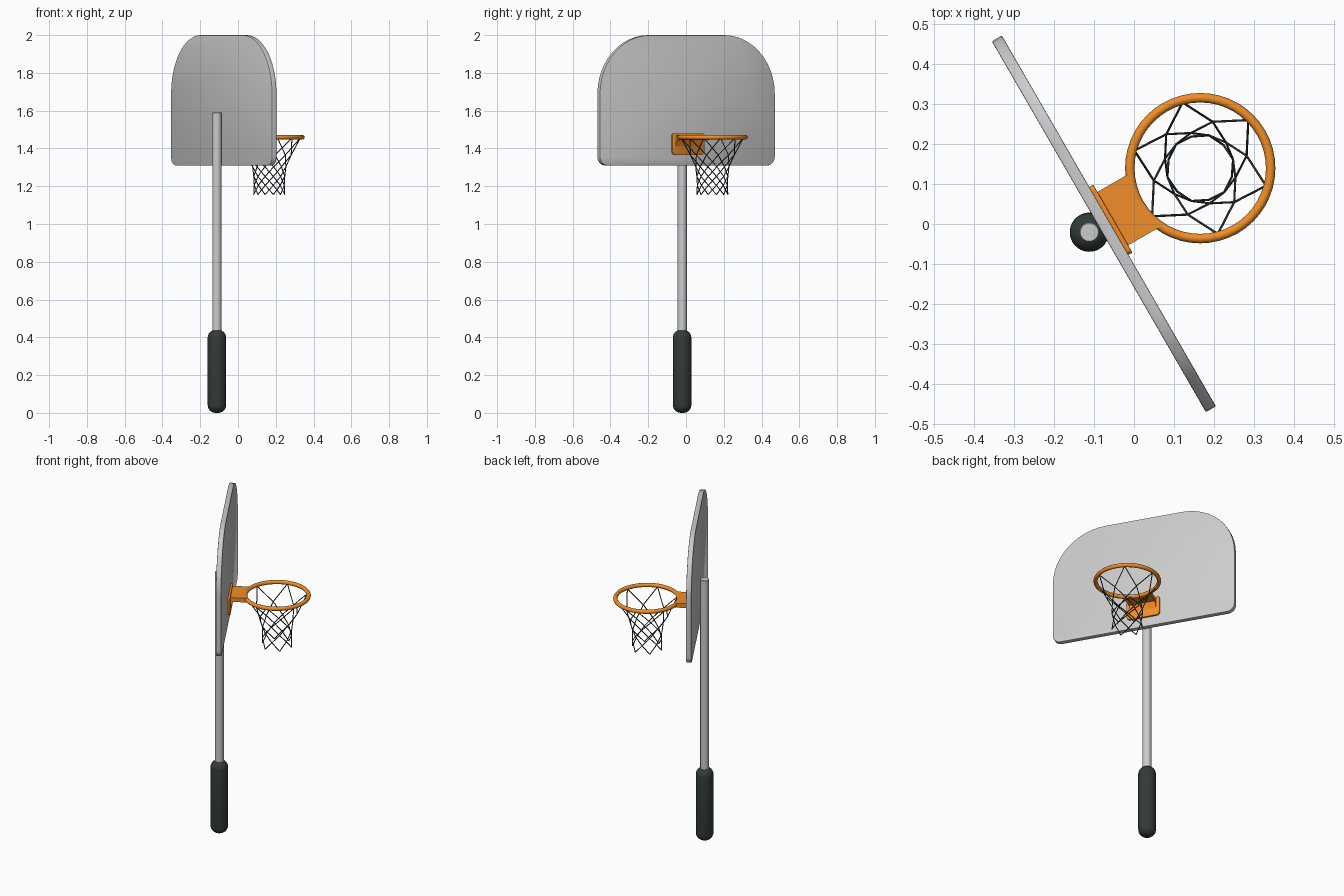
import bpy, bmesh
from math import sin, cos, pi, radians, asin
from mathutils import Matrix, Vector

if "Cube" in bpy.data.objects:
    bpy.data.objects.remove(bpy.data.objects["Cube"])

# Local frame: +x out of the board face, y along the board, turned 30 degrees
FRAME = Matrix.Translation((-0.019, 0.033, 0)) @ Matrix.Rotation(radians(30), 4, 'Z')
RIM = Vector((0.213, 0.0, 1.459))
RIM_R, TUBE_R = 0.176, 0.0118


def material(name, rgb):
    m = bpy.data.materials.new(name)
    m.diffuse_color = (*rgb, 1)
    m.use_nodes = True
    m.node_tree.nodes["Principled BSDF"].inputs["Base Color"].default_value = m.diffuse_color
    return m


ORANGE = material("orange_paint", (0.88, 0.27, 0.02))
DARK = material("dark_padding", (0.032, 0.043, 0.038))
LINE = material("target_line", (0.04, 0.06, 0.06))
CORD = material("net_cord", (0.06, 0.06, 0.06))


def finish(ob, mat=None, angle=35):
    ob.matrix_world = FRAME
    if mat:
        ob.data.materials.append(mat)
    bpy.ops.object.select_all(action='DESELECT')
    ob.select_set(True)
    bpy.context.view_layer.objects.active = ob
    bpy.ops.object.shade_smooth_by_angle(angle=radians(angle))
    return ob


def from_bmesh(name, bm, mat=None):
    bmesh.ops.recalc_face_normals(bm, faces=bm.faces)
    me = bpy.data.meshes.new(name)
    bm.to_mesh(me)
    bm.free()
    ob = bpy.data.objects.new(name, me)
    bpy.context.collection.objects.link(ob)
    return finish(ob, mat)


def extrude_faces(bm, vec):
    res = bmesh.ops.extrude_face_region(bm, geom=bm.faces[:])
    verts = [g for g in res['geom'] if isinstance(g, bmesh.types.BMVert)]
    bmesh.ops.translate(bm, verts=verts, vec=vec)


def prism(name, pts, vec, mat=None, bevel=0.0):
    bm = bmesh.new()
    bm.faces.new([bm.verts.new(p) for p in pts])
    extrude_faces(bm, vec)
    if bevel:
        caps = [f for f in bm.faces if len(f.verts) > 4]
        bmesh.ops.bevel(bm, geom=list({e for f in caps for e in f.edges}),
                        offset=bevel, segments=2, affect='EDGES', profile=0.5)
    return from_bmesh(name, bm, mat)


def rounded_outline(x, half_w, z0, z1, r_low, r_top, seg):
    pts = []
    for sy, top, a0 in ((1, False, -90), (1, True, 0), (-1, True, 90), (-1, False, 180)):
        r = r_top if top else r_low
        cy, cz = sy * (half_w - r), (z1 - r if top else z0 + r)
        for i in range(seg + 1):
            a = radians(a0 + 90 * i / seg)
            pts.append((x, cy + r * cos(a), cz + r * sin(a)))
    return pts


def lathe(name, profile, cx, sides, mat=None):
    bm = bmesh.new()
    vs = [bm.verts.new((cx + r, 0, z)) for r, z in profile]
    es = [bm.edges.new(p) for p in zip(vs, vs[1:])]
    bmesh.ops.spin(bm, geom=vs + es, cent=(cx, 0, 0), axis=(0, 0, 1),
                   angle=2 * pi, steps=sides)
    bmesh.ops.remove_doubles(bm, verts=bm.verts, dist=1e-5)
    return from_bmesh(name, bm, mat)


# Backboard
prism("backboard", rounded_outline(-0.0795, 0.535, 1.31, 2.0, 0.045, 0.31, 12),
      (0.029, 0, 0), bevel=0.003)

# Target rectangle on the board face
bm = bmesh.new()
bm.faces.new([bm.verts.new((-0.052, y, z)) for y, z in
              ((-0.172, 1.452), (0.172, 1.452), (0.172, 1.742), (-0.172, 1.742))])
inner = bm.faces[:]
bmesh.ops.inset_region(bm, faces=inner, thickness=0.016)
bmesh.ops.delete(bm, geom=inner, context='FACES')
extrude_faces(bm, (0.0035, 0, 0))
from_bmesh("target_rectangle", bm, LINE)

# Pole and padded foot
PX = -0.107
lathe("pole", [(0, 0.42), (0.0245, 0.42), (0.0245, 1.588), (0.0225, 1.59), (0, 1.59)], PX, 24)
r, h, c = 0.049, 0.44, 0.042
low = [(r - c + c * sin(a), c - c * cos(a)) for a in (i * pi / 12 for i in range(7))]
pad = [(0, 0)] + low + [(q, h - z) for q, z in reversed(low)] + [(0, h)]
lathe("pole_padding", pad, PX, 32, DARK)

# Rim
bm = bmesh.new()
circle = bmesh.ops.create_circle(bm, segments=12, radius=TUBE_R)['verts']
turn = Matrix.Translation(RIM + Vector((RIM_R, 0, 0))) @ Matrix.Rotation(pi / 2, 4, 'X')
bmesh.ops.transform(bm, matrix=turn, verts=circle)
bmesh.ops.spin(bm, geom=bm.verts[:] + bm.edges[:], cent=RIM, axis=(0, 0, 1),
               angle=2 * pi, steps=48)
bmesh.ops.remove_doubles(bm, verts=bm.verts, dist=1e-5)
from_bmesh("rim", bm, ORANGE)

# Mounting plate and the arm that curves round the rim
prism("rim_plate", rounded_outline(-0.0515, 0.098, 1.365, 1.48, 0.022, 0.012, 5),
      (0.0125, 0, 0), ORANGE, bevel=0.002)
W = 0.077
a0 = asin(W / RIM_R)
arc = [(RIM.x - RIM_R * cos(a), RIM_R * sin(a), 1.445)
       for a in (a0 - 2 * a0 * i / 12 for i in range(13))]
prism("rim_arm", [(-0.045, -W, 1.445), (-0.045, W, 1.445)] + arc, (0, 0, 0.026), ORANGE)
# Sloped fillet under the arm
prism("arm_brace", [(-0.041, -W, 1.447), (-0.041, -W, 1.405), (-0.022, -W, 1.447)],
      (0, 2 * W, 0), ORANGE)

# Net: six hanging points, each with a strand spiralling either way
levels = [(0.170, 1.455), (0.120, 1.365), (0.091, 1.303),
          (0.085, 1.252), (0.082, 1.205), (0.085, 1.156)]
cu = bpy.data.curves.new("net", 'CURVE')
cu.dimensions = '3D'
cu.bevel_depth = 0.0028
cu.bevel_resolution = 1
cu.use_fill_caps = True
for k in range(6):
    for way in (-1, 1):
        sp = cu.splines.new('POLY')
        sp.points.add(len(levels) - 1)
        for i, (rad, z) in enumerate(levels):
            a = radians(15 + 60 * k + way * 30 * i)
            sp.points[i].co = (RIM.x + rad * cos(a), rad * sin(a), z, 1)
net = bpy.data.objects.new("net", cu)
bpy.context.collection.objects.link(net)
bpy.ops.object.select_all(action='DESELECT')
net.select_set(True)
bpy.context.view_layer.objects.active = net
bpy.ops.object.convert(target='MESH')
finish(bpy.context.view_layer.objects.active, CORD, 50)
